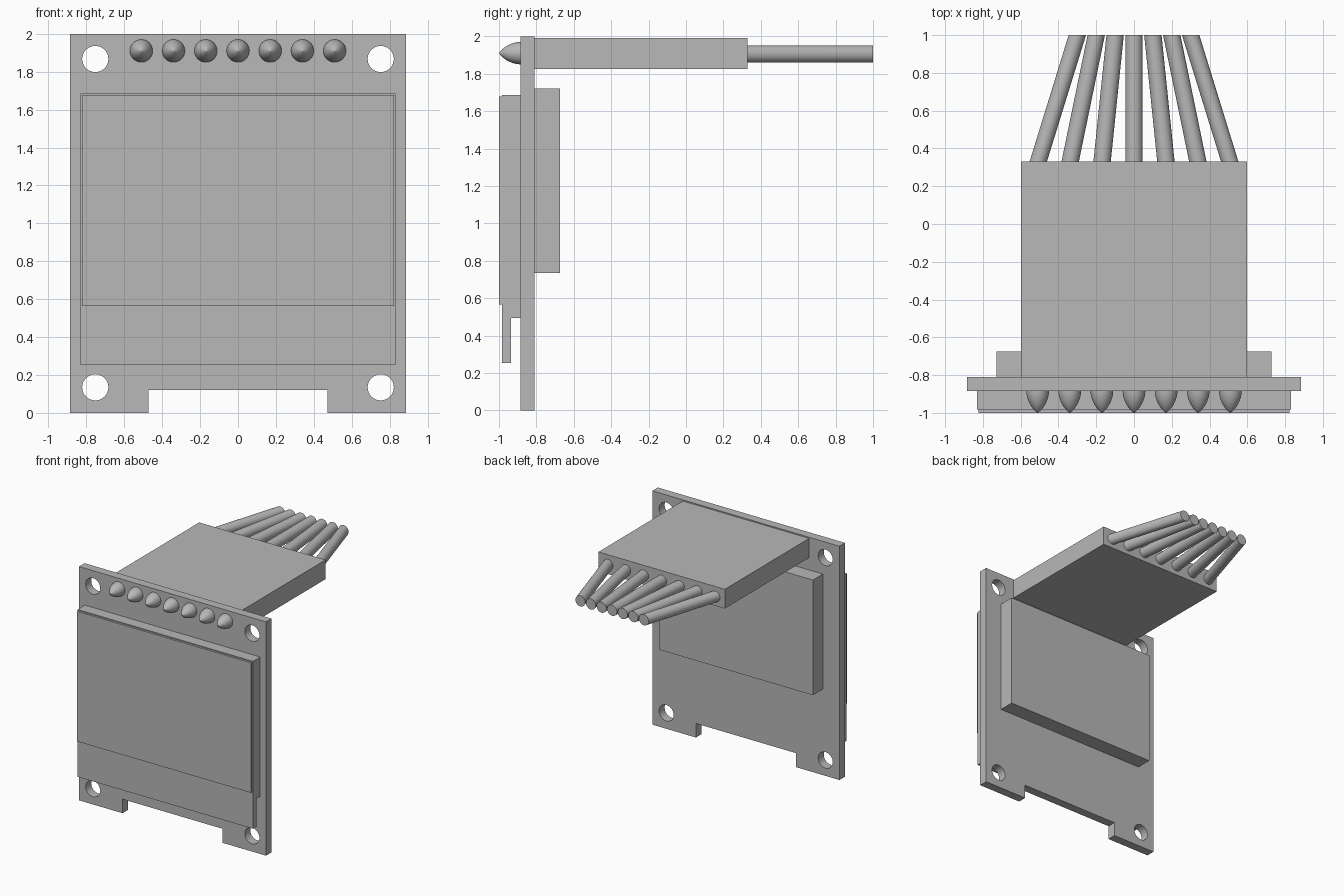
import bpy, bmesh, math
from mathutils import Matrix, Vector

cube = bpy.data.objects.get("Cube")
if cube:
    bpy.data.objects.remove(cube, do_unlink=True)

COLOUR = (0.48, 0.48, 0.48, 1)
grey = bpy.data.materials.new("plain_grey")
grey.use_nodes = True
grey.diffuse_color = COLOUR
grey.node_tree.nodes["Principled BSDF"].inputs["Base Color"].default_value = COLOUR


def add_mesh(name, bm, smooth=False):
    mesh = bpy.data.meshes.new(name)
    bmesh.ops.recalc_face_normals(bm, faces=bm.faces)
    bm.to_mesh(mesh)
    bm.free()
    mesh.materials.append(grey)
    obj = bpy.data.objects.new(name, mesh)
    bpy.context.collection.objects.link(obj)
    if smooth:
        bpy.ops.object.select_all(action="DESELECT")
        obj.select_set(True)
        bpy.context.view_layer.objects.active = obj
        bpy.ops.object.shade_smooth_by_angle(angle=math.radians(40))
    return obj


def box(name, half_width, y0, y1, z0, z1):
    bm = bmesh.new()
    size = Matrix.Diagonal((2 * half_width, y1 - y0, z1 - z0, 1))
    centre = Matrix.Translation((0, (y0 + y1) / 2, (z0 + z1) / 2))
    bmesh.ops.create_cube(bm, size=1, matrix=centre @ size)
    return add_mesh(name, bm)


def loft(name, rings, segments=32):
    """Join circles facing y, each given as (centre, radius), and cap the ends."""
    bm = bmesh.new()
    loops = []
    for centre, radius in rings:
        loops.append([bm.verts.new(Vector(centre) + radius * Vector((math.cos(a), 0, math.sin(a))))
                      for a in (math.tau * i / segments for i in range(segments))])
    for a, b in zip(loops, loops[1:]):
        for i in range(segments):
            j = (i + 1) % segments
            bm.faces.new((a[i], a[j], b[j], b[i]))
    bm.faces.new(loops[0])
    bm.faces.new(loops[-1])
    return add_mesh(name, bm, smooth=True)


# Circuit board: notched outline with four mounting holes
FRONT, BACK = -0.885, -0.81
W, NOTCH, NOTCH_TOP = 0.885, 0.473, 0.12
outline = [(-W, 0), (-NOTCH, 0), (-NOTCH, NOTCH_TOP), (NOTCH, NOTCH_TOP),
           (NOTCH, 0), (W, 0), (W, 2), (-W, 2)]
loops = [outline]
for x in (-0.753, 0.753):
    for z in (0.135, 1.867):
        loops.append([(x + 0.069 * math.cos(math.tau * i / 40),
                       z + 0.069 * math.sin(math.tau * i / 40)) for i in range(40)])
curve = bpy.data.curves.new("board_outline", "CURVE")
curve.dimensions = "2D"
curve.fill_mode = "BOTH"
curve.extrude = (BACK - FRONT) / 2
for points in loops:
    spline = curve.splines.new("POLY")
    spline.points.add(len(points) - 1)
    for p, (x, z) in zip(spline.points, points):
        p.co = (x, z, 0, 1)
    spline.use_cyclic_u = True
helper = bpy.data.objects.new("board_outline", curve)
bpy.context.collection.objects.link(helper)
bpy.context.view_layer.update()
flat = bpy.data.meshes.new_from_object(helper.evaluated_get(bpy.context.evaluated_depsgraph_get()))
bpy.data.objects.remove(helper, do_unlink=True)
board = bmesh.new()
board.from_mesh(flat)
bpy.data.meshes.remove(flat)
bmesh.ops.remove_doubles(board, verts=board.verts, dist=0.0001)
bmesh.ops.transform(board, verts=board.verts,
                    matrix=Matrix.Translation((0, (FRONT + BACK) / 2, 0)) @ Matrix.Rotation(math.pi / 2, 4, "X"))
for f in board.faces:
    f.material_index = 0
add_mesh("circuit_board", board, smooth=True)

# Display stack on the front
box("display_backing", 0.83, -0.935, FRONT, 0.495, 1.685)
box("display_glass", 0.83, -0.983, -0.935, 0.253, 1.685)
box("display_cover", 0.823, -1.0, -0.983, 0.565, 1.677)

# Component block and plug housing on the back
box("rear_component", 0.728, BACK, -0.675, 0.735, 1.72)
box("plug_housing", 0.598, BACK, 0.33, 1.825, 1.99)

# Seven solder points with their wires, which converge towards the far end
TIP = -0.999
for n in range(-3, 4):
    start, end = 0.17 * n, 0.1 * n
    profile = []
    for k in range(9):
        t = k / 8 * 0.985
        profile.append(((start, FRONT + (TIP - FRONT) * t, 1.91), 0.06 * (1 - t ** 1.8) ** 0.75))
    profile.append(((start, TIP, 1.91), 0.001))
    loft(f"solder_point_{n + 4}", profile)
    loft(f"wire_{n + 4}", [((start, 0.32, 1.905), 0.046), ((end, 1.0, 1.905), 0.046)])
